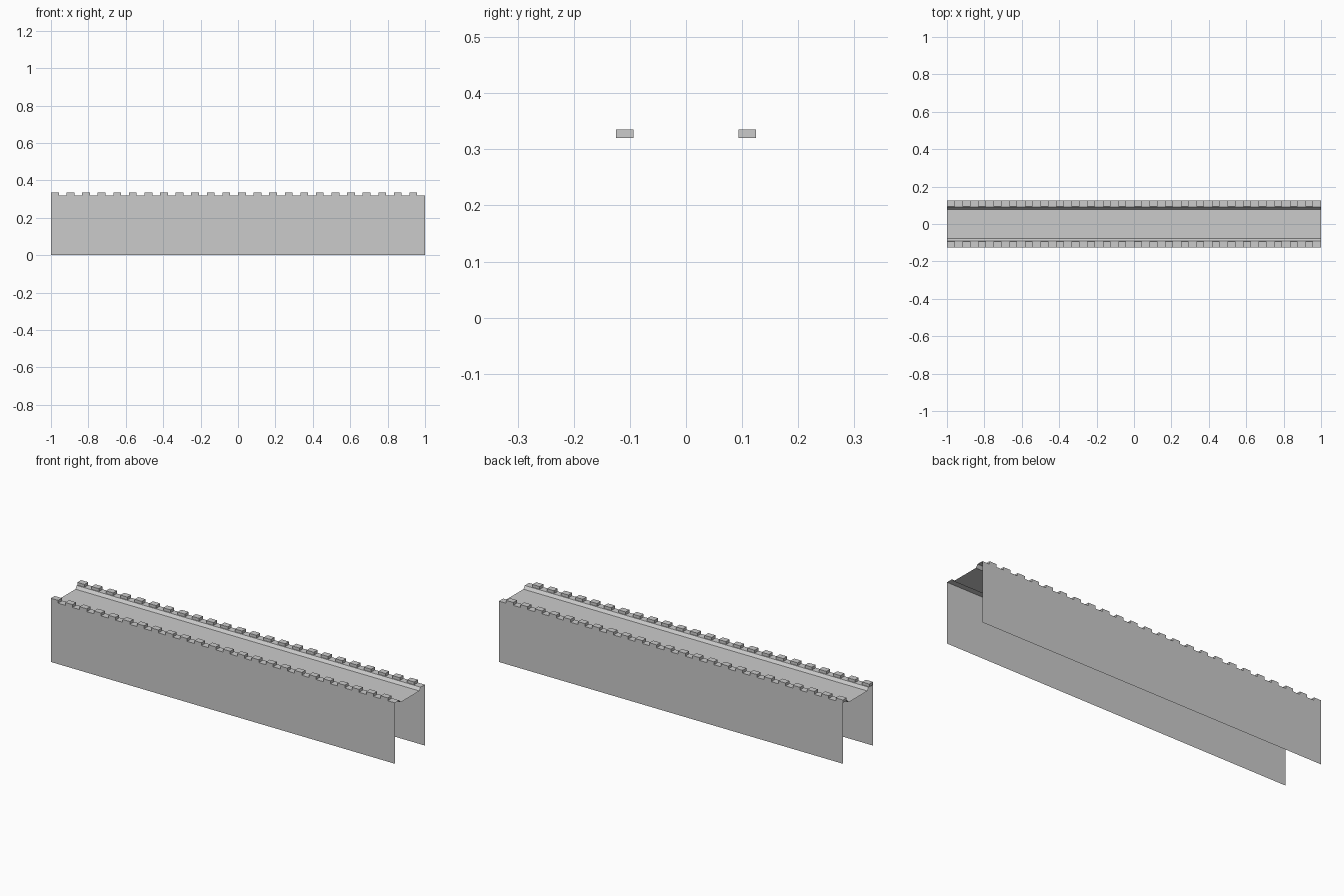
import bpy
import bmesh

LENGTH = 2.0
HALF_DEPTH = 0.125
WALL_TOP = 0.32
FLOOR_Z = 0.305
MERLONS = 24

cube = bpy.data.objects.get("Cube")
if cube:
    bpy.data.objects.remove(cube, do_unlink=True)

# Stone colour
stone = bpy.data.materials.new("grey_stone")
colour = (0.6, 0.6, 0.6, 1.0)
stone.diffuse_color = colour
stone.use_nodes = True
stone.node_tree.nodes["Principled BSDF"].inputs["Base Color"].default_value = colour


def make_object(name, bm):
    mesh = bpy.data.meshes.new(name)
    bm.to_mesh(mesh)
    bm.free()
    mesh.materials.append(stone)
    obj = bpy.data.objects.new(name, mesh)
    bpy.context.collection.objects.link(obj)
    return obj


# Wall shell: front face, ledge, sloped step, walkway, and the same at the back
half = [(-HALF_DEPTH, 0), (-HALF_DEPTH, WALL_TOP), (-0.09, WALL_TOP), (-0.078, FLOOR_Z)]
profile = half + [(-y, z) for y, z in reversed(half)]
bm = bmesh.new()
rows = [[bm.verts.new((x, y, z)) for y, z in profile] for x in (-LENGTH / 2, LENGTH / 2)]
for i in range(len(profile) - 1):
    bm.faces.new((rows[0][i], rows[1][i], rows[1][i + 1], rows[0][i + 1]))
make_object("wall_shell", bm)


# Merlons along each parapet
def merlon_row(name, side):
    pitch = LENGTH / MERLONS
    size = (pitch / 2, 0.031, 0.015)
    bm = bmesh.new()
    bmesh.ops.create_cube(bm, size=1)
    bmesh.ops.scale(bm, vec=size, verts=bm.verts)
    bmesh.ops.translate(bm, verts=bm.verts, vec=(
        -LENGTH / 2 + size[0] / 2,
        side * (HALF_DEPTH - size[1] / 2),
        WALL_TOP + size[2] / 2))
    row = make_object(name, bm)
    array = row.modifiers.new("repeat", "ARRAY")
    array.count = MERLONS
    array.use_relative_offset = False
    array.use_constant_offset = True
    array.constant_offset_displace = (pitch, 0, 0)


merlon_row("front_merlons", -1)
merlon_row("back_merlons", 1)
